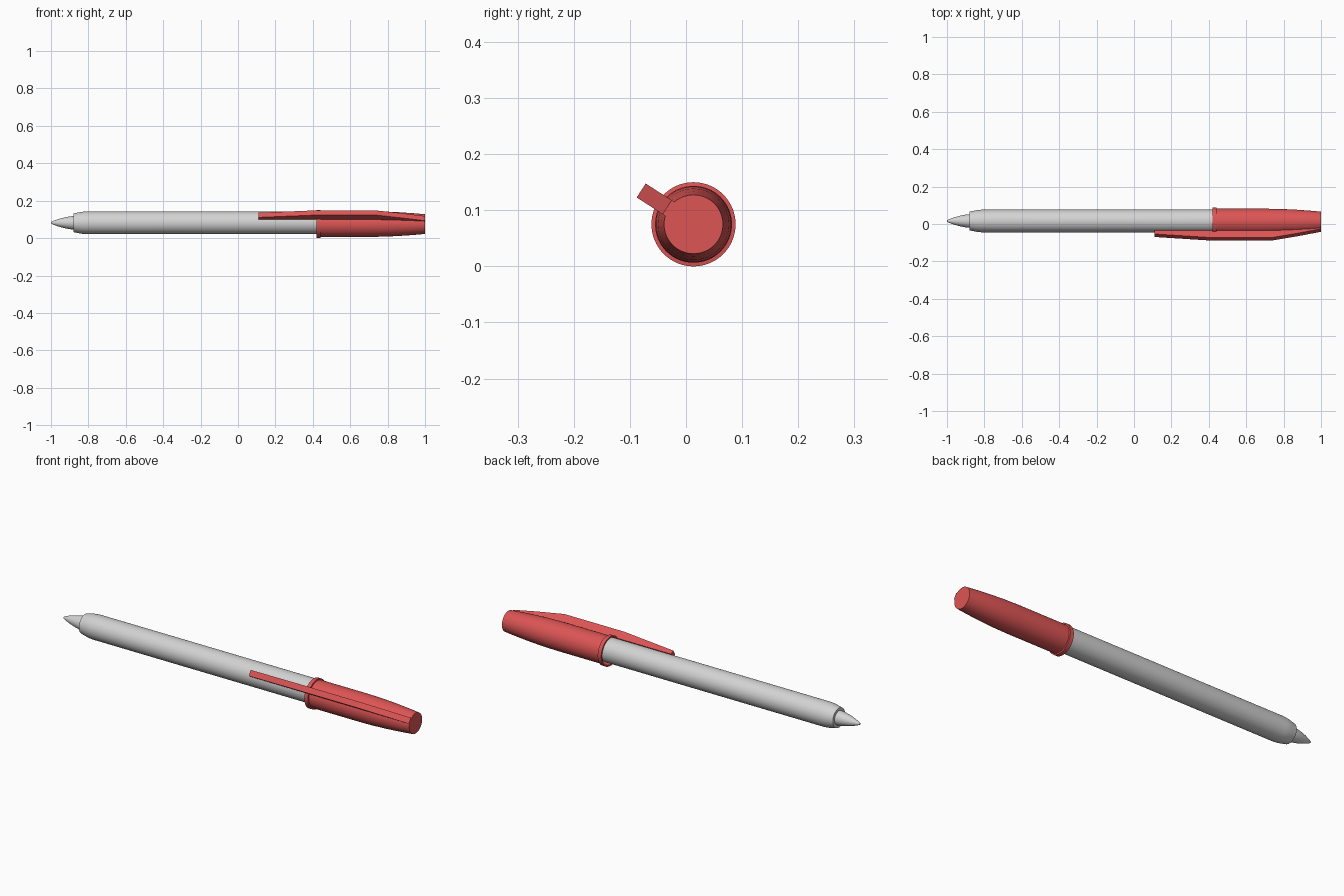
import bpy, bmesh, math
from mathutils import Vector

if "Cube" in bpy.data.objects:
    bpy.data.objects.remove(bpy.data.objects["Cube"])


def material(name, rgb):
    m = bpy.data.materials.new(name)
    m.diffuse_color = (*rgb, 1)
    m.use_nodes = True
    m.node_tree.nodes["Principled BSDF"].inputs["Base Color"].default_value = m.diffuse_color
    return m


GREY = material("light grey", (0.65, 0.65, 0.65))
RED = material("red", (0.72, 0.09, 0.09))


def finish(bm, name, mat, smooth=True):
    bmesh.ops.recalc_face_normals(bm, faces=bm.faces)
    me = bpy.data.meshes.new(name)
    bm.to_mesh(me)
    bm.free()
    me.materials.append(mat)
    ob = bpy.data.objects.new(name, me)
    bpy.context.collection.objects.link(ob)
    if smooth:
        bpy.ops.object.select_all(action='DESELECT')
        ob.select_set(True)
        bpy.context.view_layer.objects.active = ob
        bpy.ops.object.shade_smooth_by_angle(angle=math.radians(30))
    return ob


def lathe(name, profile, cy, cz, mat, sides=64):
    """Turn (x, radius) points around a lengthwise axis, capping both ends."""
    bm = bmesh.new()
    rings = []
    for x, r in profile:
        rings.append([bm.verts.new((x, cy + r * math.cos(2 * math.pi * i / sides),
                                    cz + r * math.sin(2 * math.pi * i / sides)))
                      for i in range(sides)])
    for a, b in zip(rings, rings[1:]):
        for i in range(sides):
            j = (i + 1) % sides
            bm.faces.new((a[i], a[j], b[j], b[i]))
    bm.faces.new(rings[0])
    bm.faces.new(rings[-1])
    return finish(bm, name, mat)


CAP_Y, CAP_Z = 0.0134, 0.075      # cap axis
PEN_Y, PEN_Z = 0.016, 0.082       # barrel sits slightly loose inside the cap

# Writing tip
lathe("tip", [(-1.0, 0.004), (-0.985, 0.011), (-0.96, 0.020), (-0.93, 0.028),
              (-0.90, 0.034), (-0.87, 0.037)], PEN_Y, PEN_Z, GREY)

# Barrel with a tapered nose
lathe("barrel", [(-0.88, 0.050), (-0.86, 0.054), (-0.84, 0.058), (-0.815, 0.0605),
                 (0.70, 0.0605)], PEN_Y, PEN_Z, GREY)

# Hollow cap: inner wall, rim, tapering outside, flat end
lathe("cap", [(0.75, 0.0655), (0.42, 0.0675), (0.42, 0.075), (0.44, 0.075),
              (0.441, 0.0685), (0.70, 0.0685), (0.78, 0.0672), (0.86, 0.0635),
              (0.94, 0.058), (1.0, 0.0525)], CAP_Y, CAP_Z, RED)

# Clip: side profile in (x, distance from cap axis), given width
outward = Vector((0, -0.84, 0.5426))
across = Vector((0, 0.5426, 0.84))
centre = Vector((0, CAP_Y, CAP_Z))
outline = [(0.11, 0.068), (0.11, 0.089), (0.40, 0.111), (0.74, 0.111),
           (0.88, 0.083), (1.0, 0.056), (1.0, 0.040), (0.75, 0.060), (0.42, 0.068)]
bm = bmesh.new()
sides = [[bm.verts.new(centre + Vector((x, 0, 0)) + outward * d + across * w)
          for x, d in outline] for w in (-0.0148, 0.0148)]
for s in sides:
    bm.faces.new(s)
for i in range(len(outline)):
    j = (i + 1) % len(outline)
    bm.faces.new((sides[0][i], sides[0][j], sides[1][j], sides[1][i]))
finish(bm, "clip", RED, smooth=False)
